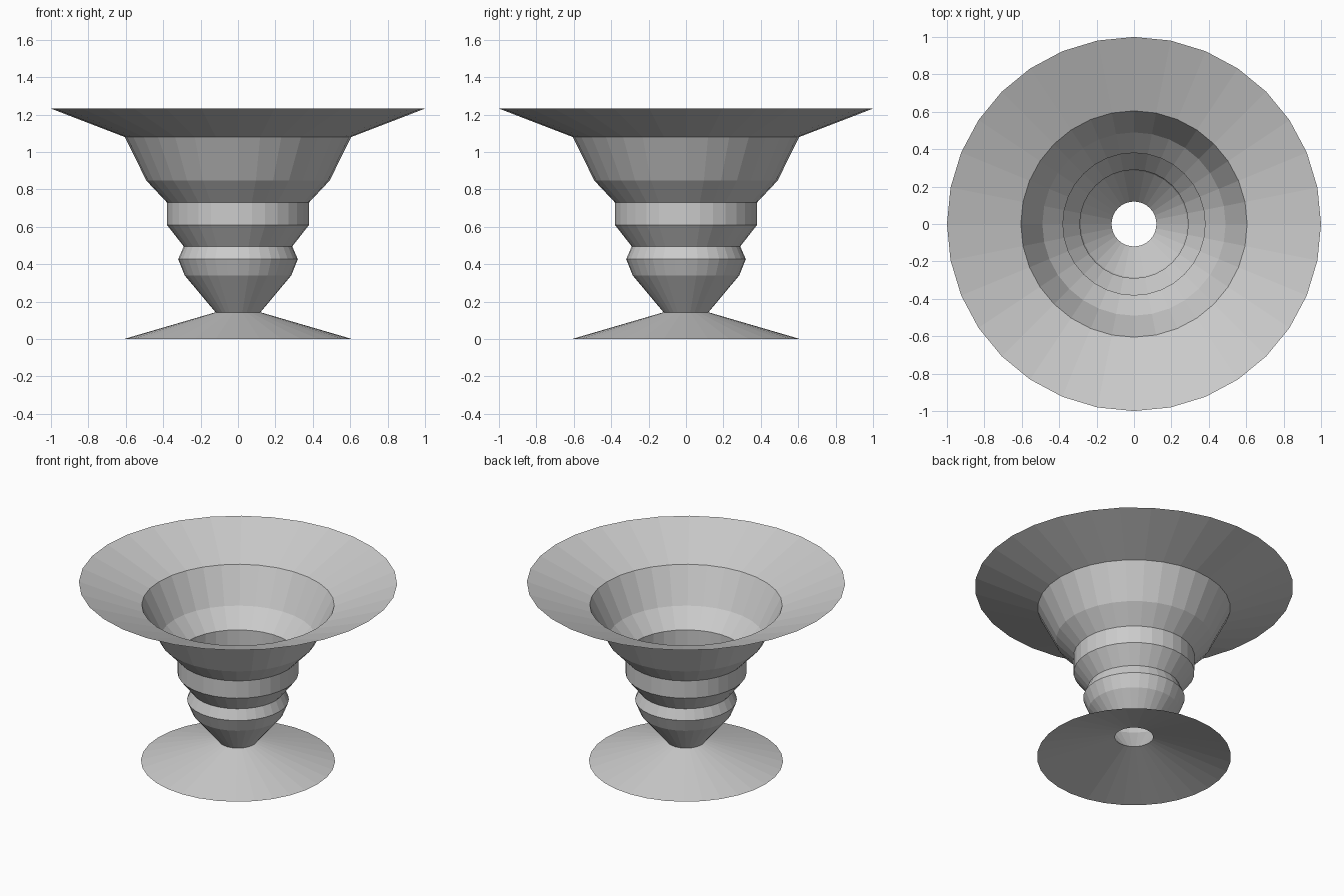
import bpy, bmesh
from math import cos, sin, tau

if "Cube" in bpy.data.objects:
    bpy.data.objects.remove(bpy.data.objects["Cube"])

SIDES = 32


def lathe(name, profile):
    """Revolve (radius, height) points around z as a thin open shell."""
    bm = bmesh.new()
    rings = [[bm.verts.new((r * cos(tau * i / SIDES), r * sin(tau * i / SIDES), z))
              for i in range(SIDES)] for r, z in profile]
    for low, high in zip(rings, rings[1:]):
        for i in range(SIDES):
            j = (i + 1) % SIDES
            bm.faces.new((low[i], low[j], high[j], high[i]))
    mesh = bpy.data.meshes.new(name)
    bm.to_mesh(mesh)
    bm.free()
    obj = bpy.data.objects.new(name, mesh)
    bpy.context.collection.objects.link(obj)
    return obj


# One continuous open shell: foot, stem with collars, bowl and wide rim
lathe("goblet", [
    (0.61, 0.0), (0.12, 0.143),                # foot
    (0.285, 0.34), (0.32, 0.427), (0.29, 0.495),  # lower bulge
    (0.38, 0.61), (0.38, 0.73),                # collar
    (0.49, 0.847), (0.605, 1.08),              # bowl
    (1.0, 1.232),                              # flared rim
])
